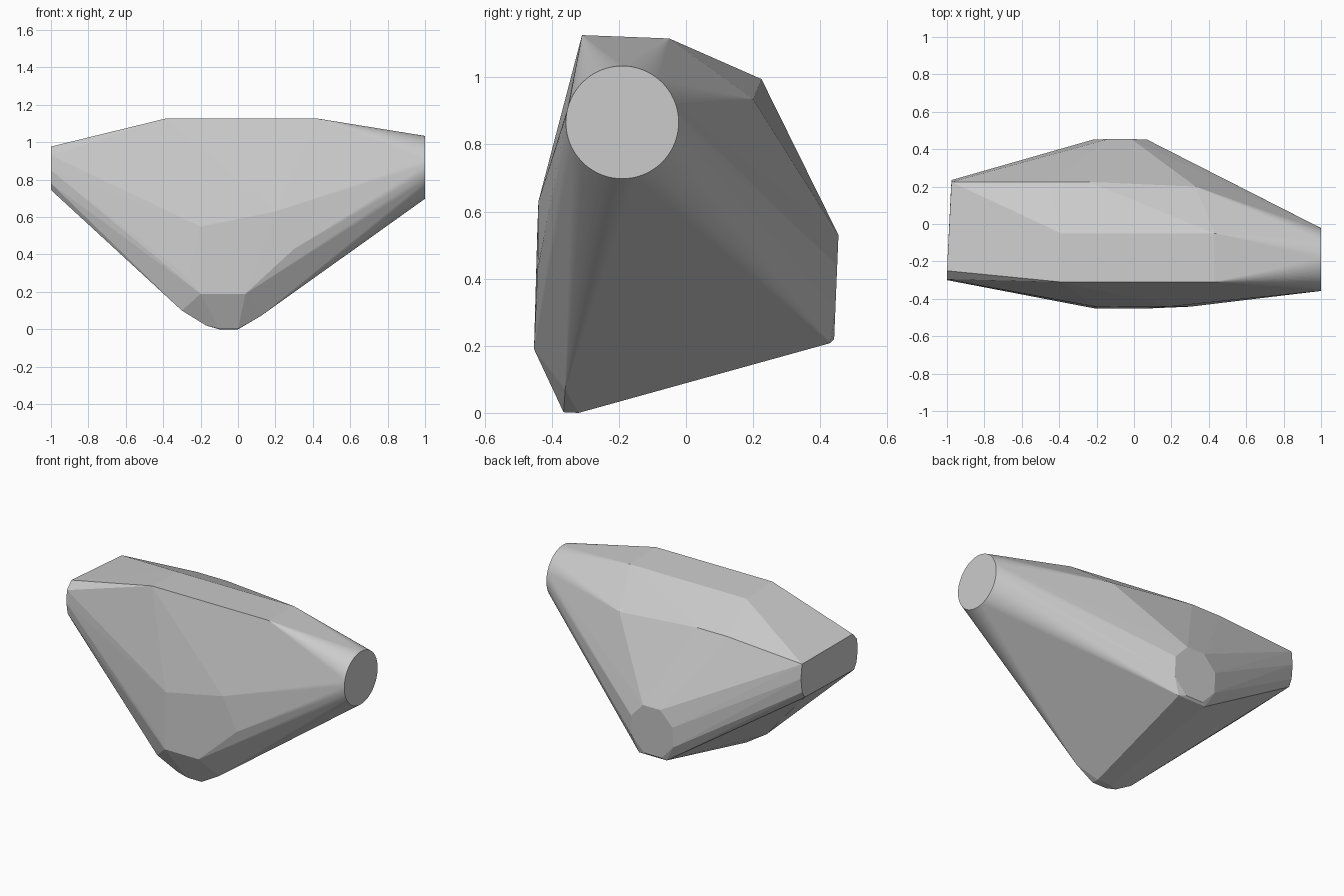
import bpy, bmesh, math
from mathutils import Vector

cube = bpy.data.objects.get("Cube")
if cube:
    bpy.data.objects.remove(cube)

stone = bpy.data.materials.new("plain grey")
stone.use_nodes = True
grey = (0.6, 0.6, 0.6, 1)
stone.diffuse_color = grey
stone.node_tree.nodes["Principled BSDF"].inputs["Base Color"].default_value = grey


def ring(centre, u, v, count):
    """Points on an ellipse spanned by the half axes u and v."""
    c, u, v = Vector(centre), Vector(u), Vector(v)
    angles = [math.tau * (i + 0.5) / count for i in range(count)]
    return [c + u * math.cos(a) + v * math.sin(a) for a in angles]


points = []
# round flat end, fine enough that the fans running to it read as smooth
points += ring((1, -0.19, 0.866), (0, 0.168, 0), (0, 0, 0.168), 96)
# slanted long end
points += [(-0.976, 0.225, 0.96), (-1, -0.25, 0.977), (-1, -0.295, 0.93),
           (-1, -0.3, 0.85), (-1, -0.288, 0.78), (-1, -0.265, 0.745),
           (-0.978, 0.2, 0.74), (-0.976, 0.225, 0.78), (-0.975, 0.235, 0.87)]
# top plate
points += [(x, y, z) for x in (-0.39, 0.43) for y, z in ((-0.31, 1.126), (-0.05, 1.116))]
# rear shoulder
points += [(-0.45, 0.225, 0.995), (-0.24, 0.225, 0.995), (0.33, 0.2, 0.935)]
# rear facet
points += ring((-0.075, 0.448, 0.375), (0.158, 0, 0), (0, 0.007, 0.168), 8)
points += [(-0.165, 0.43, 0.208), (0.03, 0.43, 0.208)]
# rounded foot
points += [(-0.3, -0.385, 0.1), (-0.17, -0.365, 0.02), (-0.1, -0.365, 0.002),
           (-0.1, -0.32, 0), (0, -0.32, 0), (0, -0.365, 0.002), (0.12, -0.36, 0.07)]
# front panel
points += [(-0.2, -0.453, 0.19), (0.04, -0.453, 0.19), (0.3, -0.442, 0.43),
           (-0.27, -0.44, 0.28), (-0.2, -0.443, 0.55), (0.2, -0.44, 0.63)]

bm = bmesh.new()
for p in points:
    bm.verts.new(p)
hull = bmesh.ops.convex_hull(bm, input=bm.verts[:])
loose = {g for g in hull["geom_interior"] + hull["geom_unused"]
         if isinstance(g, bmesh.types.BMVert)}
bmesh.ops.delete(bm, geom=list(loose), context="VERTS")
bmesh.ops.dissolve_limit(bm, angle_limit=math.radians(0.3),
                         verts=bm.verts[:], edges=bm.edges[:])
bmesh.ops.recalc_face_normals(bm, faces=bm.faces[:])
mesh = bpy.data.meshes.new("faceted_body")
bm.to_mesh(mesh)
bm.free()
mesh.materials.append(stone)

body = bpy.data.objects.new("faceted_body", mesh)
bpy.context.collection.objects.link(body)
